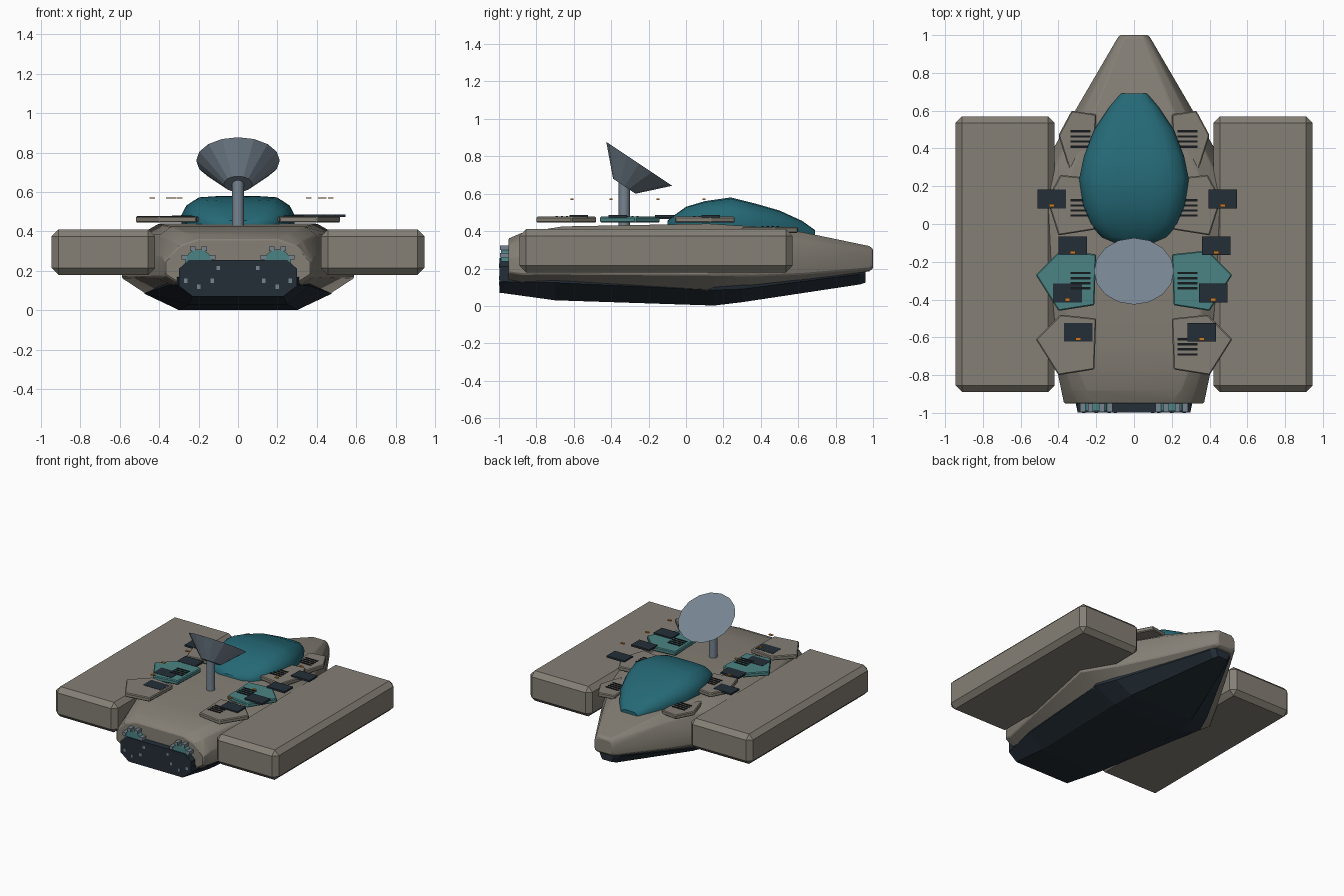
import bpy, bmesh, math
from mathutils import Vector

old = bpy.data.objects.get("Cube")
if old:
    bpy.data.objects.remove(old, do_unlink=True)


def material(name, r, g, b):
    m = bpy.data.materials.new(name)
    m.use_nodes = True
    m.diffuse_color = (r, g, b, 1)
    m.node_tree.nodes["Principled BSDF"].inputs["Base Color"].default_value = (r, g, b, 1)
    return m


STONE = material("warm grey", 0.235, 0.215, 0.18)
DARK = material("dark navy", 0.017, 0.027, 0.039)
GLASS = material("deep teal", 0.018, 0.14, 0.18)
TEAL = material("pale teal", 0.07, 0.23, 0.23)
STEEL = material("blue grey", 0.18, 0.23, 0.28)
BLACK = material("near black", 0.008, 0.01, 0.012)
ORANGE = material("orange", 0.6, 0.2, 0.02)


def finish(name, bm, mat, bevel=0, smooth=None):
    bmesh.ops.recalc_face_normals(bm, faces=bm.faces)
    mesh = bpy.data.meshes.new(name)
    bm.to_mesh(mesh)
    bm.free()
    mesh.materials.append(mat)
    ob = bpy.data.objects.new(name, mesh)
    bpy.context.collection.objects.link(ob)
    if bevel:
        mod = ob.modifiers.new("bevel", "BEVEL")
        mod.width = bevel
        mod.segments = 1
    if smooth:
        bpy.ops.object.select_all(action="DESELECT")
        ob.select_set(True)
        bpy.context.view_layer.objects.active = ob
        bpy.ops.object.shade_smooth_by_angle(angle=math.radians(smooth))
    return ob


def box(name, x, y, z, mat, bevel=0):
    bm = bmesh.new()
    bmesh.ops.create_cube(bm, size=1)
    for v in bm.verts:
        v.co = [(a + b) / 2 + c * (b - a) for (a, b), c in zip((x, y, z), v.co)]
    return finish(name, bm, mat, bevel)


def loft(name, stations, mat, bevel=0, smooth=None):
    """Each station: y, then half-profile (x, z) points from top to bottom."""
    bm = bmesh.new()
    rings = []
    for y, *half in stations:
        pts = half + [(-x, z) for x, z in reversed(half)]
        rings.append([bm.verts.new((x, y, z)) for x, z in pts])
    n = len(rings[0])
    for a, b in zip(rings, rings[1:]):
        for i in range(n):
            j = (i + 1) % n
            bm.faces.new((a[i], a[j], b[j], b[i]))
    bm.faces.new(rings[0])
    bm.faces.new(rings[-1])
    return finish(name, bm, mat, bevel, smooth)


def prism(name, pts, axis, lo, hi, mat, bevel=0):
    """Extrude a flat outline along z (pts are x, y) or y (pts are x, z)."""
    bm = bmesh.new()
    place = (lambda p: (*p, lo)) if axis == "z" else (lambda p: (p[0], lo, p[1]))
    face = bm.faces.new([bm.verts.new(place(p)) for p in pts])
    out = bmesh.ops.extrude_face_region(bm, geom=[face])["geom"]
    step = Vector((0, 0, hi - lo)) if axis == "z" else Vector((0, hi - lo, 0))
    bmesh.ops.translate(bm, verts=[v for v in out if isinstance(v, bmesh.types.BMVert)], vec=step)
    return finish(name, bm, mat, bevel)


def cone(name, start, end, r1, r2, sides, mat, smooth=None):
    bm = bmesh.new()
    d = Vector(end) - Vector(start)
    bmesh.ops.create_cone(bm, cap_ends=True, segments=sides, radius1=r1, radius2=r2, depth=d.length)
    bmesh.ops.rotate(bm, verts=bm.verts, matrix=d.to_track_quat("Z", "Y").to_matrix())
    bmesh.ops.translate(bm, verts=bm.verts, vec=(Vector(start) + Vector(end)) / 2)
    return finish(name, bm, mat, 0, smooth)


# Upper hull
def hull_section(y, top, tz, wide, hi, lo, low, bz):
    return (y, (top, tz), ((top + wide) / 2 + 0.03 * wide, tz * 0.7 + hi * 0.3),
            (wide, hi), (wide, lo), (low, bz))


loft("upper_hull", [hull_section(*s) for s in (
    (-0.95, 0.20, 0.36, 0.37, 0.25, 0.18, 0.29, 0.13),
    (-0.88, 0.25, 0.39, 0.385, 0.27, 0.17, 0.31, 0.12),
    (-0.66, 0.34, 0.425, 0.43, 0.28, 0.17, 0.34, 0.12),
    (0.12, 0.40, 0.44, 0.59, 0.23, 0.165, 0.46, 0.08),
    (0.36, 0.30, 0.425, 0.45, 0.24, 0.16, 0.36, 0.1),
    (0.62, 0.20, 0.395, 0.30, 0.25, 0.17, 0.23, 0.13),
    (0.98, 0.055, 0.32, 0.09, 0.27, 0.2, 0.07, 0.185),
    (1.0, 0.045, 0.305, 0.075, 0.265, 0.215, 0.055, 0.2))], STONE, 0.006, 25)

# Dark keel
loft("keel", [(y, (a, z1 + 0.04), (a, z1), (b, z0)) for y, a, z1, b, z0 in (
    (-0.99, 0.30, 0.13, 0.23, 0.07),
    (-0.7, 0.36, 0.125, 0.25, 0.03),
    (0.15, 0.475, 0.085, 0.30, 0.002),
    (0.3, 0.41, 0.09, 0.27, 0.02),
    (0.93, 0.09, 0.17, 0.06, 0.115),
    (0.96, 0.06, 0.165, 0.04, 0.125))], DARK)

# Canopy
loft("canopy", [(y, (w * 0.32, t), (w * 0.68, t - (t - b) * 0.04), (w * 0.9, t - (t - b) * 0.28),
                 (w, t - (t - b) * 0.6), (w * 0.97, b)) for y, w, t, b in (
    (-0.10, 0.10, 0.455, 0.42),
    (-0.07, 0.17, 0.48, 0.42),
    (0.0, 0.235, 0.53, 0.42),
    (0.1, 0.27, 0.56, 0.42),
    (0.24, 0.29, 0.58, 0.41),
    (0.36, 0.265, 0.55, 0.4),
    (0.5, 0.21, 0.51, 0.39),
    (0.62, 0.13, 0.455, 0.37),
    (0.69, 0.07, 0.405, 0.36))], GLASS, 0, 40)

# Sensor dish and mast
cone("dish_mast", (0, -0.33, 0.42), (0, -0.33, 0.67), 0.03, 0.03, 12, STEEL, 40)
cone("dish", (0, -0.33, 0.64), (0, -0.25, 0.76), 0.072, 0.212, 16, STEEL)

for s, side in ((1, "left"), (-1, "right")):
    # Side pods
    x = sorted((s * 0.42, s * 0.945))
    box(side + "_pod", x, (-0.89, 0.57), (0.18, 0.41), STONE, 0.035)

    # Deck panels with vent slits
    for i, (y, apex, z, mat, vent) in enumerate((
            (0.44, 0.40, 0.39, STONE, 0.45), (0.10, 0.46, 0.445, STONE, 0.085),
            (-0.30, 0.52, 0.445, TEAL, -0.30), (-0.64, 0.52, 0.445, STONE, -0.65))):
        edge = 0.34 if i == 0 else 0.40
        pts = [(0.20, y + 0.14), (edge - 0.01, y + 0.16), (apex, y + 0.03),
               (edge, y - 0.16), (0.21, y - 0.13)]
        prism(f"{side}_deck_panel_{i}", [(s * px, py) for px, py in pts],
              "z", z, z + 0.032, mat, 0.006)
        if i == 3 and s < 0:
            continue
        for k in range(4):
            vy = vent + (k - 1.5) * 0.027
            x = sorted((s * 0.23, s * 0.335))
            box(f"{side}_vent_slit_{i}_{k}", x, (vy - 0.006, vy + 0.006),
                (z + 0.027, z + 0.036), BLACK)

    # Deck hatches, each with a floating marker light
    centres = (0.47, 0.435, 0.42, 0.358) if s > 0 else (-0.435, -0.325, -0.352, -0.295)
    top = 0.487 if s > 0 else 0.479
    for i, (cx, cy) in enumerate(zip(centres, (0.133, -0.115, -0.365, -0.573))):
        box(f"{side}_hatch_{i}", (cx - 0.076, cx + 0.076), (cy - 0.05, cy + 0.05),
            (top - 0.014, top), DARK)
        box(f"{side}_marker_light_{i}", (cx - 0.014, cx + 0.014), (cy - 0.044, cy - 0.028),
            (0.566, 0.573), ORANGE)

    # Engine nozzle ringed by steel lugs
    cx, cz = s * 0.2, 0.24
    cone(side + "_engine", (cx, -0.99, cz), (cx, -0.93, cz), 0.07, 0.07, 16, TEAL)
    for k in range(8):
        a = math.tau * (k + 0.5) / 8
        lx, lz = cx + 0.078 * math.cos(a), cz + 0.078 * math.sin(a)
        box(f"{side}_engine_lug_{k}", (lx - 0.014, lx + 0.014), (-0.995, -0.94),
            (lz - 0.012, lz + 0.012), STEEL)

# Engine bulkhead
half = [(0.25, 0.255), (0.30, 0.21), (0.30, 0.125), (0.23, 0.07)]
prism("engine_bulkhead", half + [(-x, z) for x, z in reversed(half)], "y", -0.997, -0.93, DARK)
for s in (-1, 1):
    for k, (bx, bz) in enumerate(((0.1, 0.215), (0.13, 0.15), (0.2, 0.12), (0.265, 0.15))):
        box(f"bulkhead_bolt_{s}_{k}", (s * bx - 0.009, s * bx + 0.009), (-1.0, -0.99),
            (bz - 0.011, bz + 0.011), STEEL)
